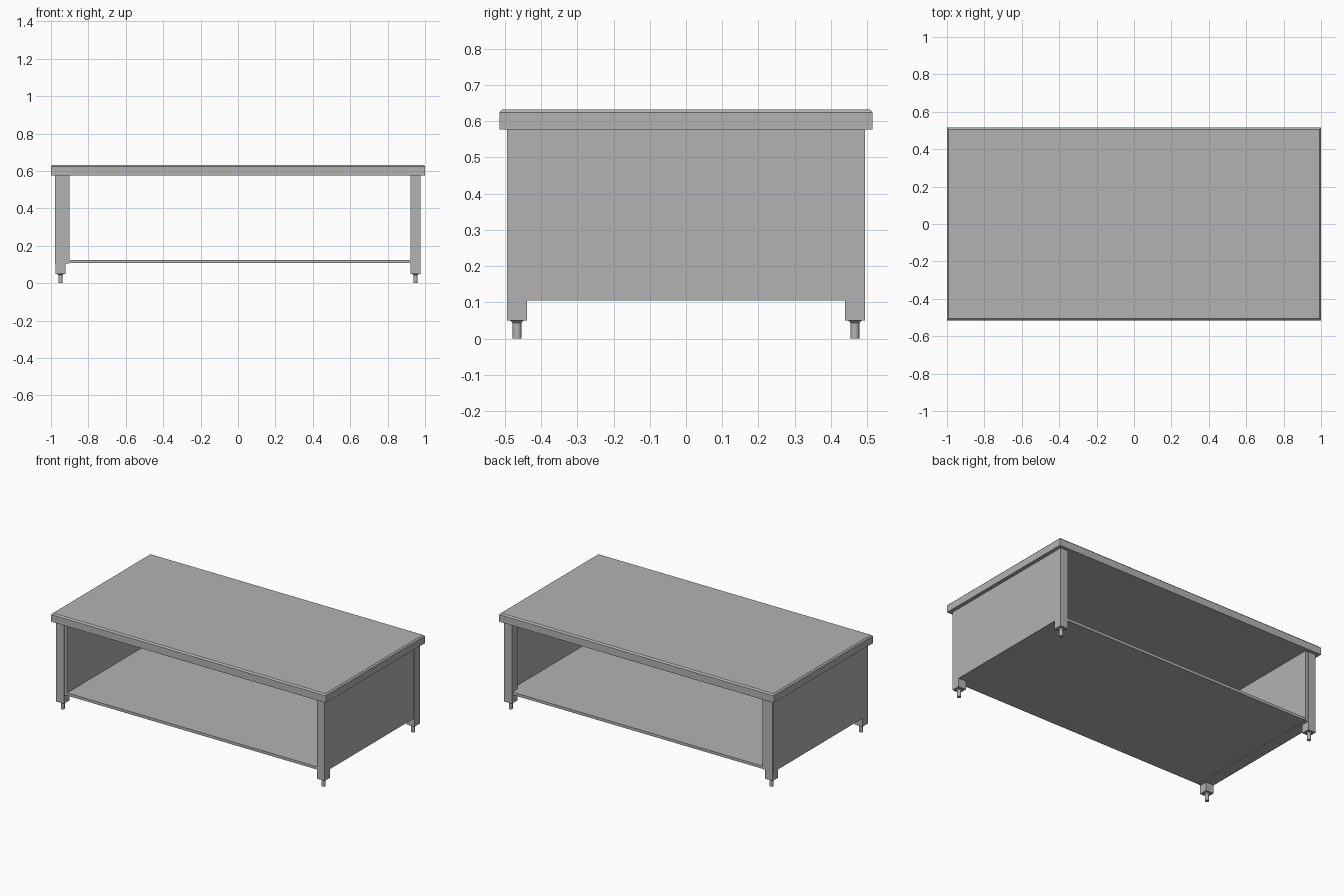
import bpy, bmesh

cube = bpy.data.objects.get("Cube")
if cube:
    bpy.data.objects.remove(cube, do_unlink=True)

# One steel grey for everything
steel = bpy.data.materials.new("steel_grey")
steel.use_nodes = True
GREY = (0.45, 0.45, 0.45, 1)
steel.diffuse_color = GREY
steel.node_tree.nodes["Principled BSDF"].inputs["Base Color"].default_value = GREY


def finish(name, bm):
    mesh = bpy.data.meshes.new(name)
    bm.to_mesh(mesh)
    bm.free()
    mesh.materials.append(steel)
    obj = bpy.data.objects.new(name, mesh)
    bpy.context.collection.objects.link(obj)
    return obj


def box(name, x, y, z, chamfer=0):
    """Box from (min, max) ranges, with optional chamfer on the upper rim."""
    bm = bmesh.new()
    bmesh.ops.create_cube(bm, size=1)
    for v in bm.verts:
        v.co = [r[0] if c < 0 else r[1] for c, r in zip(v.co, (x, y, z))]
    if chamfer:
        rim = [e for e in bm.edges if all(v.co.z == max(w.co.z for w in bm.verts) for v in e.verts)]
        bmesh.ops.bevel(bm, geom=rim, offset=chamfer, segments=1, affect='EDGES')
    return finish(name, bm)


def cone(name, x, y, z, r_low, r_high):
    """Upright round section between two heights."""
    bm = bmesh.new()
    bmesh.ops.create_cone(bm, cap_ends=True, segments=16, radius1=r_low,
                          radius2=r_high, depth=z[1] - z[0])
    bmesh.ops.translate(bm, verts=bm.verts, vec=(x, y, (z[0] + z[1]) / 2))
    obj = finish(name, bm)
    for p in obj.data.polygons:
        p.use_smooth = abs(p.normal.z) < 0.9


# Worktop with chamfered upper rim
box("worktop", (-1, 1), (-0.515, 0.515), (0.577, 0.633), 0.009)

# Legs with adjustable feet
for sx, side in ((1, "left"), (-1, "right")):
    for sy, end in ((-1, "front"), (1, "back")):
        x = sorted((sx * 0.921, sx * 0.977))
        y = sorted((sy * 0.438, sy * 0.494))
        tag = end + "_" + side
        box(tag + "_leg", x, y, (0.05, 0.577))
        cone(tag + "_foot_collar", sx * 0.949, sy * 0.466, (0.044, 0.05), 0.012, 0.018)
        cone(tag + "_foot", sx * 0.949, sy * 0.466, (0, 0.044), 0.012, 0.012)

# Side panels: the right one is deeper and shows inside the legs
box("left_panel", (0.95, 0.976), (-0.49, 0.49), (0.106, 0.577))
box("right_panel", (-0.979, -0.901), (-0.49, 0.49), (0.106, 0.577))

# Lower shelf
box("shelf", (-0.975, 0.974), (-0.489, 0.489), (0.107, 0.125))
